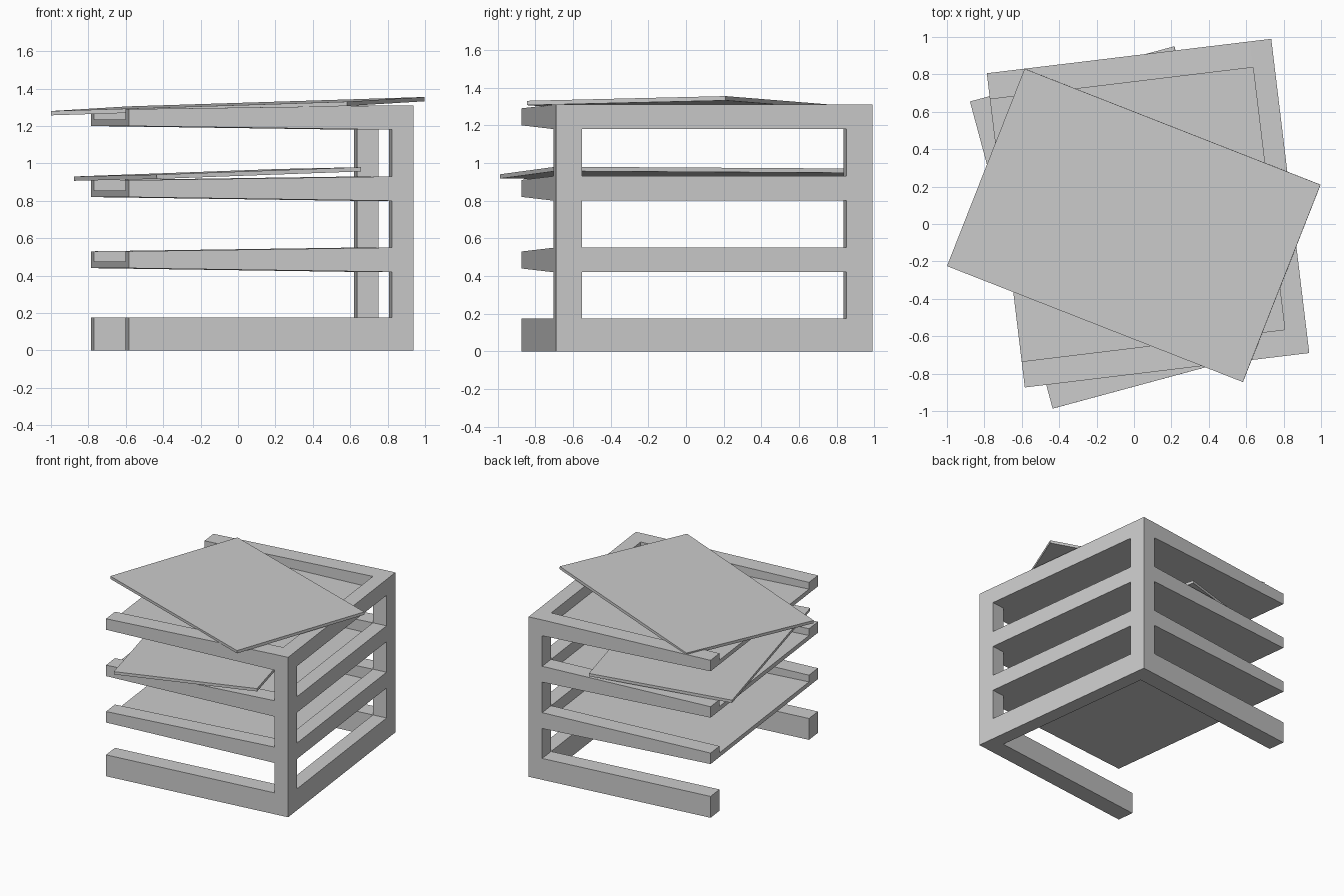
import bpy, bmesh, math
from mathutils import Matrix, Vector

if "Cube" in bpy.data.objects:
    bpy.data.objects.remove(bpy.data.objects["Cube"])

# Frame placement: turned slightly and offset from the centre
PLACE = Matrix.Translation((0.075, 0.058, 0)) @ Matrix.Rotation(math.radians(6.9), 4, 'Z')
U, V = 0.766, 0.846          # half depth, half width
POST, SIDE = 0.115, 0.14     # upright depth, side wall thickness
UI, VI = U - POST, V - SIDE
H = 1.31
TIERS = [0.42, 0.80, 1.18]   # underside of each tray rail at the upright
RAIL, TAPER, BASE = 0.13, 0.02, 0.175


def prism(name, pts, offset, matrix=Matrix()):
    """Extrude a planar polygon along an offset vector."""
    bm = bmesh.new()
    face = bm.faces.new([bm.verts.new(p) for p in pts])
    ext = bmesh.ops.extrude_face_region(bm, geom=[face])
    moved = [g for g in ext['geom'] if isinstance(g, bmesh.types.BMVert)]
    bmesh.ops.translate(bm, verts=moved, vec=Vector(offset))
    bmesh.ops.recalc_face_normals(bm, faces=bm.faces[:])
    mesh = bpy.data.meshes.new(name)
    bm.to_mesh(mesh)
    bm.free()
    obj = bpy.data.objects.new(name, mesh)
    obj.matrix_world = matrix
    bpy.context.collection.objects.link(obj)
    return obj


def side_profile(name, uz, v0, v1):
    """Profile in depth/height, extruded across the width."""
    return prism(name, [(u, v0, z) for u, z in uz], (0, v1 - v0, 0), PLACE)


# Comb-shaped side frames: upright, base arm and tapered tray arms
comb = [(U, H), (U, 0), (-U, 0), (-U, BASE), (UI, BASE)]
for z in TIERS:
    comb += [(UI, z), (-U, z + TAPER), (-U, z + RAIL - TAPER)]
    if z != TIERS[-1]:
        comb.append((UI, z + RAIL))
comb.append((UI, H))
side_profile("side_frame_front", comb, -V, -VI)
side_profile("side_frame_back", comb, VI, V)

# Cross rails joining the two uprights
for i, (z0, z1) in enumerate([(0, BASE)] + [(z, z + RAIL) for z in TIERS]):
    side_profile(f"cross_rail_{i}", [(UI, z0), (U, z0), (U, z1), (UI, z1)], -VI, VI)

# Recessed tray floors
for i, z in enumerate(TIERS):
    a = z + TAPER
    side_profile(f"tray_floor_{i}",
                 [(-U, a), (UI, z), (UI, z + 0.035), (-U, a + 0.035)], -VI, VI)


# Loose tilted sheets
def sheet(name, a, b, c):
    a, b, c = Vector(a), Vector(b), Vector(c)
    n = (b - a).cross(c - b).normalized()
    if n.z > 0:
        n = -n
    prism(name, [a, b, c, a + c - b], n * 0.023)


sheet("top_sheet", (-1.0, -0.225, 1.28), (-0.585, 0.83, 1.305), (0.997, 0.21, 1.355))
sheet("middle_sheet", (0.215, 0.95, 0.97), (-0.877, 0.655, 0.93), (-0.435, -0.987, 0.94))
